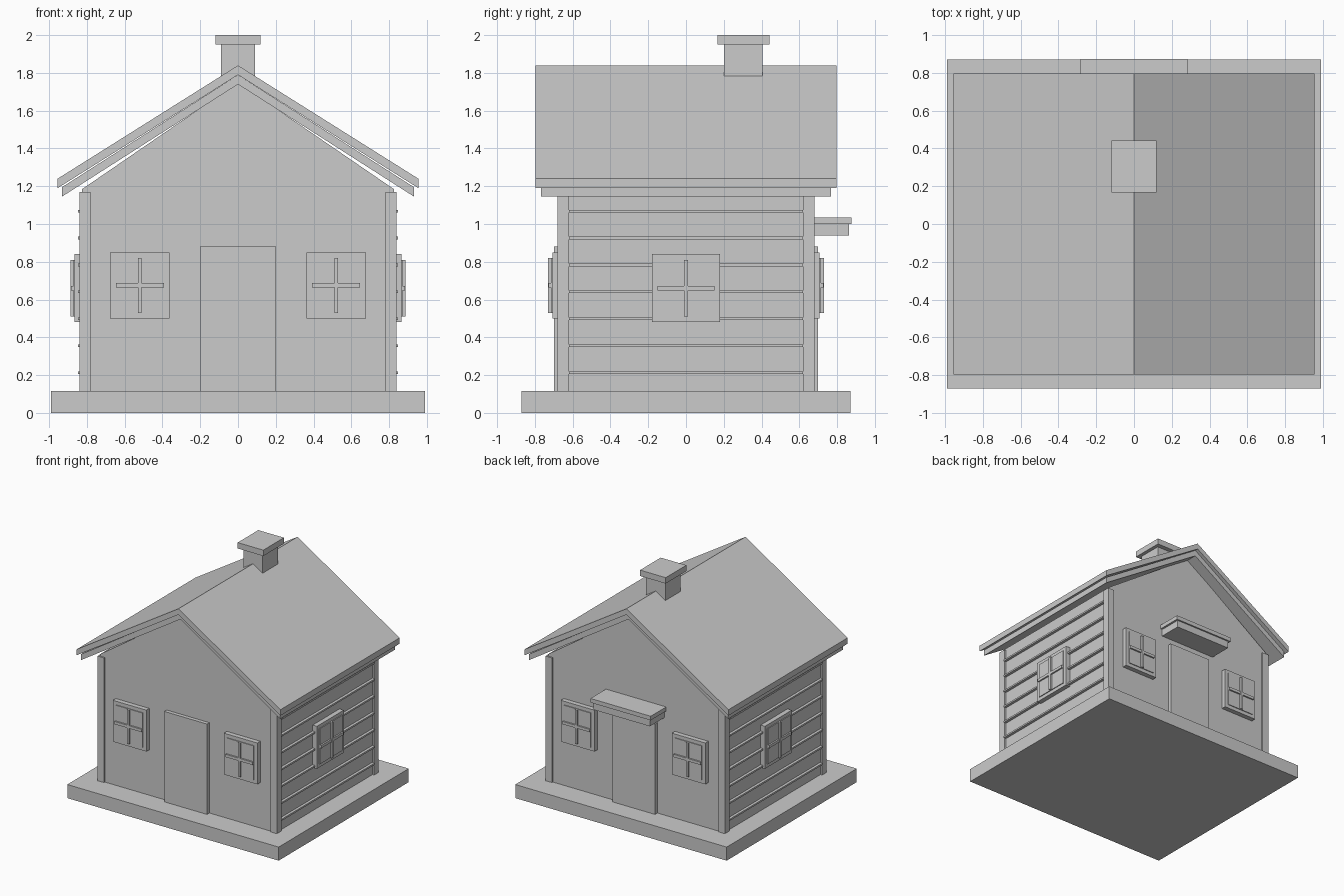
import bpy
import bmesh
from math import pi
from mathutils import Matrix, Vector

old = bpy.data.objects.get("Cube")
if old:
    bpy.data.objects.remove(old, do_unlink=True)

grey = bpy.data.materials.new("plain grey")
grey.use_nodes = True
GREY = (0.6, 0.6, 0.6, 1)
grey.diffuse_color = GREY
grey.node_tree.nodes["Principled BSDF"].inputs["Base Color"].default_value = GREY


def finish(name, bm):
    bmesh.ops.recalc_face_normals(bm, faces=bm.faces)
    mesh = bpy.data.meshes.new(name)
    bm.to_mesh(mesh)
    bm.free()
    mesh.materials.append(grey)
    obj = bpy.data.objects.new(name, mesh)
    bpy.context.collection.objects.link(obj)
    return obj


def box(name, x, y, z):
    """Box from three (low, high) ranges."""
    low, high = zip(x, y, z)
    size = Vector(high) - Vector(low)
    middle = (Vector(high) + Vector(low)) / 2
    bm = bmesh.new()
    bmesh.ops.create_cube(bm, size=1, matrix=Matrix.Translation(middle) @ Matrix.Diagonal(size).to_4x4())
    return finish(name, bm)


def extrude_profile(name, points, half_depth):
    """Extrude an x-z outline along y."""
    bm = bmesh.new()
    face = bm.faces.new([bm.verts.new((x, -half_depth, z)) for x, z in points])
    grown = bmesh.ops.extrude_face_region(bm, geom=[face])
    moved = [v for v in grown["geom"] if isinstance(v, bmesh.types.BMVert)]
    bmesh.ops.translate(bm, verts=moved, vec=(0, 2 * half_depth, 0))
    return finish(name, bm)


def gable_layer(name, half_width, peak, eave, thickness, half_depth):
    extrude_profile(name, [(-half_width, eave), (0, peak), (half_width, eave),
                           (half_width, eave - thickness), (0, peak - thickness),
                           (-half_width, eave - thickness)], half_depth)


def window(name, along, wall, z, half_w, half_h, turn):
    """Window built on the front wall, then turned about the vertical axis."""
    def layer(part, w, h, depth):
        obj = box(name + part, (along - w, along + w), (-wall - depth, -wall + 0.02), (z - h, z + h))
        obj.data.transform(Matrix.Rotation(turn, 4, "Z"))

    layer("_frame", half_w, half_h, 0.04)
    layer("_pane", half_w - 0.03, half_h - 0.03, 0.047)
    layer("_upright_bar", 0.01, half_h - 0.03, 0.062)
    layer("_cross_bar", half_w - 0.03, 0.012, 0.06)


# Ground slab and gabled walls
box("base_slab", (-0.99, 0.99), (-0.87, 0.87), (0, 0.115))
WALL_X, WALL_Y = 0.825, 0.668
extrude_profile("walls", [(-WALL_X, 0.115), (WALL_X, 0.115), (WALL_X, 1.185),
                          (0, 1.75), (-WALL_X, 1.185)], WALL_Y)

# Corner posts and horizontal siding battens
for side, sx in (("left", 1), ("right", -1)):
    for end, sy in (("front", -1), ("back", 1)):
        box(f"{end}_{side}_corner_post", sorted((sx * 0.78, sx * 0.84)),
            sorted((sy * 0.62, sy * 0.68)), (0.115, 1.17))
    for i in range(7):
        z = 0.213 + i * 0.1425
        box(f"{side}_siding_batten_{i + 1}", sorted((sx * 0.815, sx * 0.848)),
            (-0.62, 0.62), (z - 0.007, z + 0.007))

# Two-layer roof
gable_layer("roof_top", 0.955, 1.84, 1.24, 0.05, 0.797)
gable_layer("roof_lining", 0.932, 1.79, 1.195, 0.05, 0.767)

# Chimney with cap
box("chimney_stack", (-0.09, 0.09), (0.2, 0.405), (1.7, 1.95))
box("chimney_cap", (-0.12, 0.12), (0.167, 0.443), (1.95, 2))

# Doors, with a canopy over the back one
box("front_door", (-0.2, 0.2), (-0.7, -0.65), (0.115, 0.88))
box("back_door", (-0.2, 0.2), (0.65, 0.7), (0.115, 0.88))
box("canopy_body", (-0.265, 0.265), (0.65, 0.862), (0.94, 1.0))
box("canopy_top", (-0.282, 0.282), (0.65, 0.875), (1.0, 1.035))

# Windows on all four walls
for wall_name, turn in (("front", 0), ("back", pi)):
    for number, along in enumerate((-0.52, 0.52), 1):
        window(f"{wall_name}_window_{number}", along, WALL_Y, 0.675, 0.157, 0.175, turn)
for wall_name, turn in (("left", pi / 2), ("right", -pi / 2)):
    window(f"{wall_name}_window", 0, WALL_X, 0.66, 0.18, 0.18, turn)
